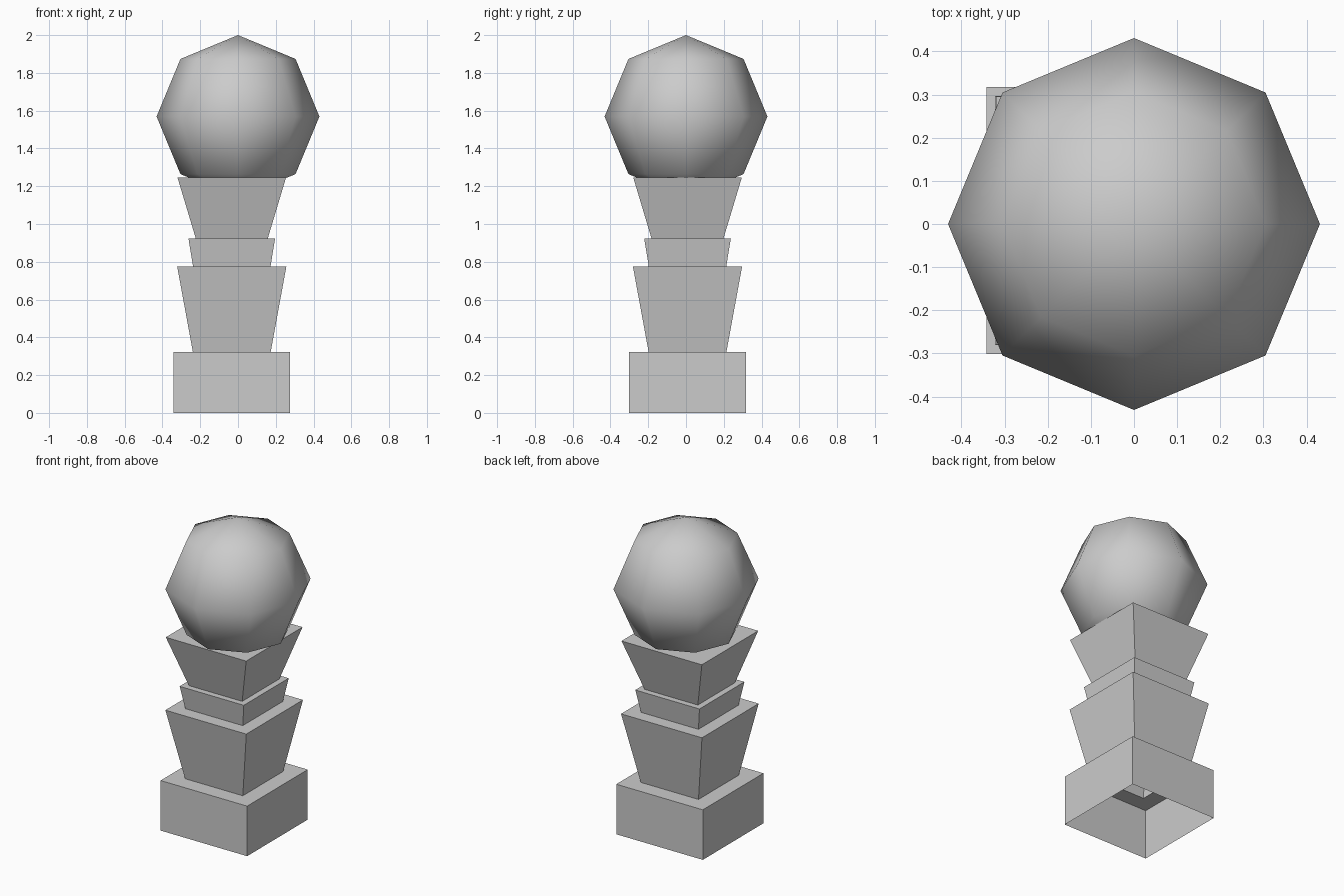
import bpy
import bmesh

cube = bpy.data.objects.get("Cube")
if cube:
    bpy.data.objects.remove(cube, do_unlink=True)

stone = bpy.data.materials.new("light grey")
stone.use_nodes = True
grey = (0.6, 0.6, 0.6, 1)
stone.diffuse_color = grey
stone.node_tree.nodes["Principled BSDF"].inputs["Base Color"].default_value = grey


def add_object(name, bm, smooth=False):
    mesh = bpy.data.meshes.new(name)
    for face in bm.faces:
        face.smooth = smooth
    bm.to_mesh(mesh)
    bm.free()
    mesh.materials.append(stone)
    obj = bpy.data.objects.new(name, mesh)
    bpy.context.collection.objects.link(obj)
    return obj


# Pedestal: one stepped square shell, open underneath; (half width, height)
profile = [(0.309, 0), (0.309, 0.323), (0.206, 0.323), (0.289, 0.775),
           (0.205, 0.775), (0.229, 0.922), (0.19, 0.922), (0.287, 1.245)]
corners = [(-1, -1), (1, -1), (1, 1), (-1, 1)]
bm = bmesh.new()
rings = [[bm.verts.new((sx * half, sy * half, z)) for sx, sy in corners]
         for half, z in profile]
for low, high in zip(rings, rings[1:]):
    for i in range(4):
        j = (i + 1) % 4
        bm.faces.new((low[i], low[j], high[j], high[i]))
bm.faces.new(rings[-1])
pedestal = add_object("pedestal", bm)
pedestal.location = (-0.033, 0.008, 0)

# Ball: coarse sphere with smooth shading
bm = bmesh.new()
bmesh.ops.create_uvsphere(bm, u_segments=8, v_segments=4, radius=0.431)
ball = add_object("ball", bm, smooth=True)
ball.location.z = 1.569
